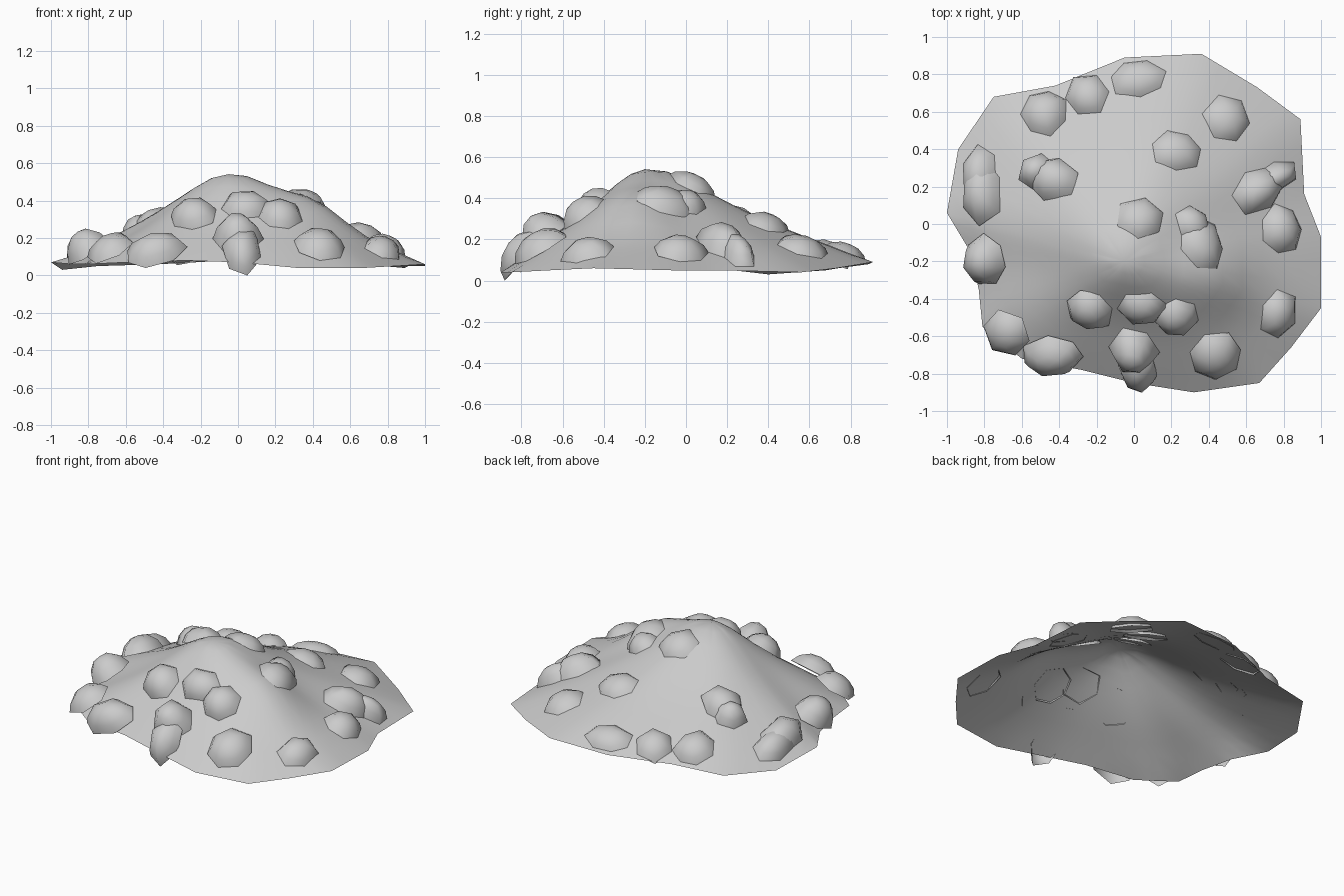
import bpy, bmesh, math, random
from mathutils import Vector, Matrix

if "Cube" in bpy.data.objects:
    bpy.data.objects.remove(bpy.data.objects["Cube"])

random.seed(4)
PEAK = Vector((-0.05, -0.2))
TOP = 0.603   # cone tip before rounding
# Skirt outline of the mound: x, y, z
RIM = [(-1, .06, .07), (-.94, .40, .03), (-.75, .68, .05), (-.42, .74, .06), (-.05, .89, .08),
       (.36, .91, .09), (.66, .73, .06), (.89, .56, .04), (.91, .16, .05), (1, -.07, .05),
       (1, -.45, .06), (.84, -.66, .05), (.67, -.85, .04), (.32, -.90, .04), (0, -.85, .07),
       (-.28, -.78, .08), (-.60, -.72, .07), (-.81, -.55, .06), (-.83, -.35, .06), (-.88, -.14, .06)]


def cone(x, y):
    """Slope from peak to rim, plus a second small peak."""
    d = Vector((x, y)) - PEAK
    z = TOP
    for i, a in enumerate(RIM):
        b = RIM[(i + 1) % len(RIM)]
        pa = Vector(a[:2]) - PEAK
        pb = Vector(b[:2]) - PEAK
        det = pa.x * pb.y - pa.y * pb.x
        u = (d.x * pb.y - d.y * pb.x) / det
        v = (pa.x * d.y - pa.y * d.x) / det
        if u >= -1e-6 and v >= -1e-6 and u + v > 1e-6:
            t = u + v
            edge = (a[2] * u + b[2] * v) / t
            z = edge + (TOP - edge) * (1 - t)
            z -= 0.035 * math.sin(math.pi * min(t, 1)) ** 2
            bump = math.exp(-((x - .42) ** 2 + (y + .28) ** 2) / .03)
            z += .11 * bump * min(1, max(0, 1 - t) * 2.5)
            break
    return z


def height(x, y):
    """Rounded mound height: cone averaged over nearby points."""
    s = [cone(x + r * math.cos(k * math.tau / 10), y + r * math.sin(k * math.tau / 10))
         for r in (.06, .13) for k in range(10)]
    return sum(s) / len(s)


def finish(name, bm):
    bmesh.ops.recalc_face_normals(bm, faces=bm.faces)
    bm.faces.ensure_lookup_table()
    if sum(f.normal.z for f in bm.faces) < 0:
        bmesh.ops.reverse_faces(bm, faces=bm.faces)
    me = bpy.data.meshes.new(name)
    bm.to_mesh(me)
    bm.free()
    for p in me.polygons:
        p.use_smooth = True
    ob = bpy.data.objects.new(name, me)
    bpy.context.collection.objects.link(ob)
    return ob


def skin(bm, tip, rings):
    """Close a tip vertex and successive rings with faces, leaving the base open."""
    n = len(rings[0])
    for i in range(n):
        j = (i + 1) % n
        bm.faces.new((tip, rings[0][i], rings[0][j]))
        for a, b in zip(rings, rings[1:]):
            bm.faces.new((a[i], b[i], b[j], a[j]))


# Open shell mound
bm = bmesh.new()
edge = []
for i, a in enumerate(RIM):
    b = RIM[(i + 1) % len(RIM)]
    edge += [Vector(a).lerp(Vector(b), k / 3) for k in range(3)]
tip = bm.verts.new((PEAK.x, PEAK.y, height(*PEAK)))
rings = []
for k in range(1, 11):
    ring = []
    for e in edge:
        p = PEAK.lerp(e.xy, k / 10)
        ring.append(bm.verts.new((p.x, p.y, e.z if k == 10 else height(p.x, p.y))))
    rings.append(ring)
skin(bm, tip, rings)
finish("mound", bm)


def rock(name, x, y, rx, ry, h, turn=0, lift=0, n=6, z=None, normal=None):
    """Open-bottomed dome lying on the slope."""
    e = .05
    if normal is None:
        gx = (height(x + e, y) - height(x - e, y)) / (2 * e)
        gy = (height(x, y + e) - height(x, y - e)) / (2 * e)
        normal = Vector((-gx, -gy, 1))
    z = height(x, y) + lift if z is None else z
    rot = Vector((0, 0, 1)).rotation_difference(normal.normalized()).to_matrix().to_4x4()
    m = Matrix.Translation((x, y, z)) @ rot
    spin = Matrix.Rotation(math.radians(turn), 3, 'Z')
    start = random.random() * 2
    wob = [random.uniform(.94, 1.12) for _ in range(n)]

    def put(v):
        q = m @ (spin @ Vector(v))
        q.z = max(q.z, 0)
        return bm.verts.new(q)

    bm = bmesh.new()
    tip = put((0, 0, h))
    rings = []
    for r, f in ((.42, .88), (.8, .45), (1, -.12)):
        ring = []
        for i in range(n):
            a = start + i * math.tau / n
            ring.append(put((rx * r * wob[i] * math.cos(a), ry * r * wob[i] * math.sin(a), h * f)))
        rings.append(ring)
    skin(bm, tip, rings)
    return finish(name, bm)


# Rocks: x, y, half width, half depth, height, turn, lift
ROCKS = [
    (-.82, .17, .12, .18, .09, 0, .01), (-.80, -.20, .13, .14, .11, 0, .04),
    (-.68, -.59, .13, .13, .07, 0, .05), (-.44, -.71, .17, .12, .09, 15, .03),
    (0, -.68, .125, .14, .13, 0, .02), (.44, -.71, .14, .14, .08, 0, .01),
    (.77, -.48, .11, .14, .07, 0, 0), (.79, -.03, .12, .13, .07, 0, .01),
    (.67, .18, .16, .12, .10, 25, .01), (.36, -.10, .13, .16, .07, 20, 0),
    (.04, .03, .13, .12, .06, 0, -.01), (.23, .39, .14, .12, .06, 0, -.01),
    (.50, .56, .14, .15, .07, 0, -.01), (.02, .78, .15, .11, .05, 0, 0),
    (-.25, .69, .13, .13, .07, 0, 0), (-.48, .60, .12, .13, .07, 0, .01),
    (-.44, .25, .15, .12, .08, -15, .01), (-.24, -.46, .13, .13, .08, 0, .01),
    (.04, -.45, .13, .11, .07, 0, 0), (.22, -.50, .12, .12, .08, 0, 0)]
for i, (x, y, rx, ry, h, turn, lift) in enumerate(ROCKS):
    rock(f"rock_{i + 1}", x, y, rx, ry, h, turn, lift, 6 + i % 2)

# Smaller lumps fused to the longer rocks
LUMPS = [(-.83, .27, .10, .15, .08, 0), (.76, .25, .13, .08, .09, 25),
         (.32, .0, .10, .11, .06, 20), (-.52, .28, .10, .10, .09, 0)]
for i, (x, y, rx, ry, h, turn) in enumerate(LUMPS):
    rock(f"rock_lump_{i + 1}", x, y, rx, ry, h, turn, .01)

# Lump hanging over the front rim
rock("front_overhang", .02, -.79, .10, .16, .09, z=.13, normal=Vector((0, -.8, .6)))
